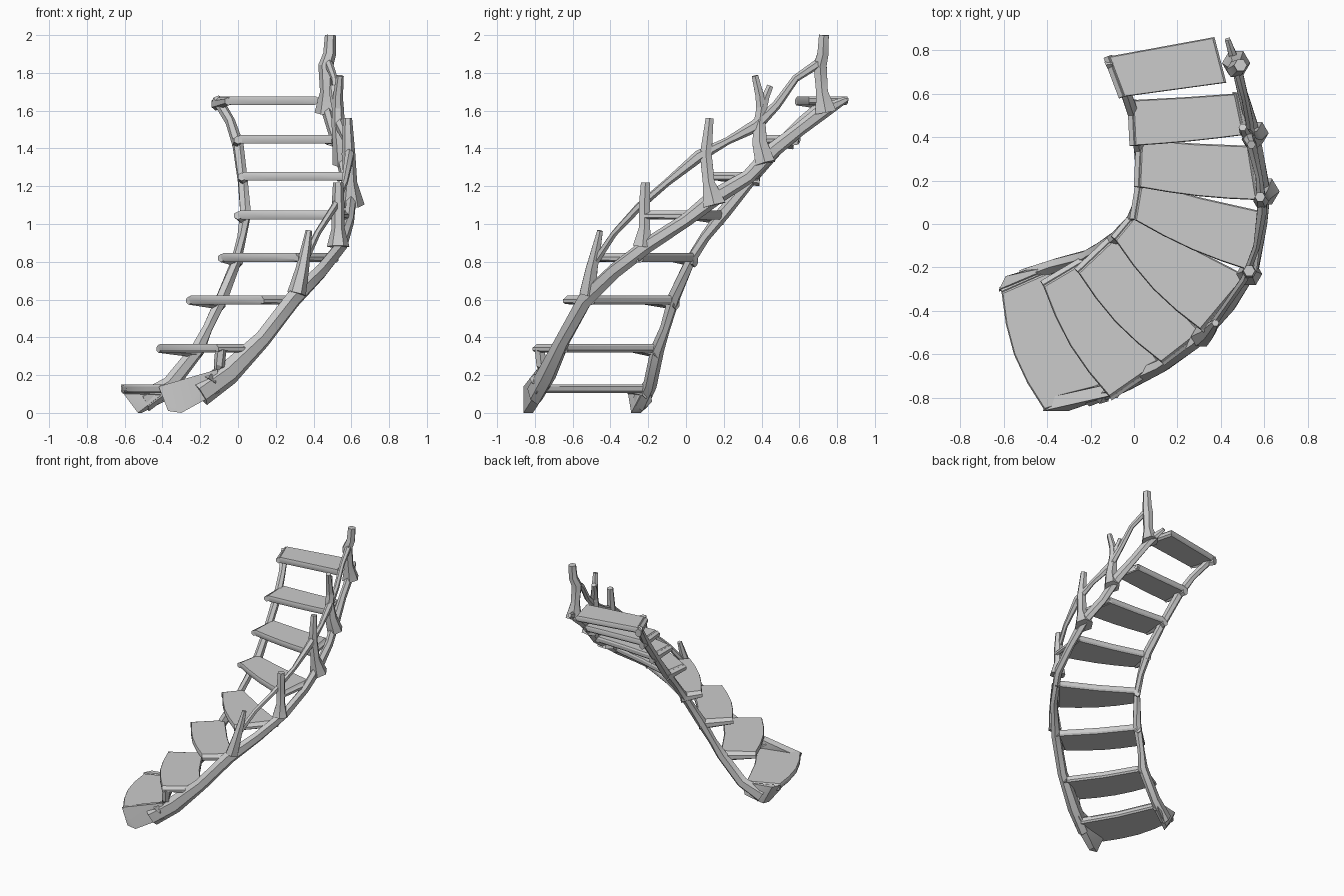
import bpy, bmesh, math
from mathutils import Vector


def finish(name, bm):
    bmesh.ops.recalc_face_normals(bm, faces=bm.faces)
    me = bpy.data.meshes.new(name)
    bm.to_mesh(me)
    bm.free()
    ob = bpy.data.objects.new(name, me)
    bpy.context.collection.objects.link(ob)
    bpy.context.view_layer.objects.active = ob
    ob.select_set(True)
    bpy.ops.object.shade_smooth_by_angle(angle=math.radians(28))
    ob.select_set(False)
    return ob


def limb(name, pts, side, tall=None, n=6):
    """Faceted branch through pts; side / tall are half-widths per point."""
    pts = [Vector(p) for p in pts]
    k = len(pts)
    if not isinstance(side, (list, tuple)):
        side = [side] * k
    tall = tall or side
    if not isinstance(tall, (list, tuple)):
        tall = [tall] * k
    bm = bmesh.new()
    rings = []
    for i, p in enumerate(pts):
        t = (pts[min(i + 1, k - 1)] - pts[max(i - 1, 0)]).normalized()
        ref = Vector((1, 0, 0)) if abs(t.z) > 0.9 else Vector((0, 0, 1))
        a = t.cross(ref).normalized()
        b = a.cross(t)
        rings.append([bm.verts.new(p + a * side[i] * math.cos(q) + b * tall[i] * math.sin(q))
                      for q in (2 * math.pi * (j + 0.5) / n for j in range(n))])
    for r, s in zip(rings, rings[1:]):
        for j in range(n):
            bm.faces.new((r[j], r[(j + 1) % n], s[(j + 1) % n], s[j]))
    bm.faces.new(rings[0])
    bm.faces.new(rings[-1])
    return finish(name, bm)


def hull(name, pts):
    bm = bmesh.new()
    for p in pts:
        bm.verts.new(p)
    bmesh.ops.convex_hull(bm, input=bm.verts)
    return finish(name, bm)


def tread(name, z, fi, fo, bo, bi, bulge):
    """Plank from inner/outer front and back corners, with a bowed front edge."""
    fi, fo, bo, bi = (Vector(p) for p in (fi, fo, bo, bi))
    d = (fo - fi).normalized()
    out = Vector((d.y, -d.x))
    loop = [fi.lerp(fo, u / 4) + out * bulge * math.sin(math.pi * u / 4) for u in range(5)]
    loop += [bo, bo.lerp(bi, 0.5) + out * bulge * 0.4, bi]
    c = sum(loop, Vector((0, 0))) / len(loop)
    bm = bmesh.new()
    rings = []
    for s, dz in ((0.96, 0.016), (1.0, 0.004), (0.99, -0.018), (0.93, -0.03)):
        rings.append([bm.verts.new((*(c + (p - c) * s), z + dz)) for p in loop])
    for r, s in zip(rings, rings[1:]):
        for j in range(len(loop)):
            m = (j + 1) % len(loop)
            bm.faces.new((r[j], r[m], s[m], s[j]))
    bm.faces.new(rings[0])
    bm.faces.new(rings[-1])
    finish(name, bm)


# treads: height, inner front, outer front, outer back, inner back, bulge
treads = [
    (0.135, (-0.61, -0.31), (-0.41, -0.86), (-0.10, -0.76), (-0.38, -0.21), 0.045),
    (0.35, (-0.42, -0.28), (-0.11, -0.80), (0.12, -0.64), (-0.20, -0.15), 0.035),
    (0.605, (-0.26, -0.22), (0.13, -0.64), (0.31, -0.50), (-0.08, -0.05), 0.03),
    (0.83, (-0.09, -0.07), (0.31, -0.49), (0.52, -0.24), (0.01, 0.05), 0.03),
    (1.055, (0.00, 0.02), (0.55, -0.22), (0.58, 0.06), (0.03, 0.20), 0.02),
    (1.26, (0.02, 0.17), (0.57, 0.11), (0.53, 0.36), (0.03, 0.39), 0.012),
    (1.455, (0.00, 0.36), (0.51, 0.41), (0.47, 0.60), (-0.01, 0.57), 0.005),
    (1.66, (-0.05, 0.585), (0.425, 0.65), (0.37, 0.86), (-0.12, 0.77), 0.0),
]
for i, t in enumerate(treads):
    tread(f"tread_{i + 1}", *t)
    z, fi, fo, bo, bi, _ = t
    # knotty bearer hugging the inner end of each tread
    limb(f"inner_bearer_{i + 1}", [(*fi, z - 0.01), (*bi, z - 0.025)], 0.024, [0.022, 0.035])

# inner rail
limb("inner_rail", [(-0.50, -0.24, 0.06), (-0.36, -0.19, 0.15), (-0.21, -0.15, 0.34),
                    (-0.16, -0.11, 0.45), (-0.08, -0.06, 0.62), (-0.01, 0.02, 0.80),
                    (0.02, 0.10, 0.93), (0.04, 0.20, 1.06), (0.025, 0.34, 1.23),
                    (0.0, 0.50, 1.42), (-0.04, 0.61, 1.54), (-0.11, 0.75, 1.66)],
     [.04, .035, .035, .026, .032, .026, .024, .032, .028, .03, .026, .03],
     [.06, .045, .04, .03, .036, .03, .028, .036, .03, .034, .028, .025])
hull("inner_foot", [(-0.62, -0.31, 0.12), (-0.62, -0.30, 0.15), (-0.53, -0.29, 0.0),
                    (-0.51, -0.24, 0.0), (-0.39, -0.18, 0.06), (-0.36, -0.19, 0.15),
                    (-0.59, -0.24, 0.15), (-0.40, -0.24, 0.10)])

# outer rail
limb("outer_rail", [(-0.20, -0.80, 0.10), (-0.05, -0.735, 0.21), (0.13, -0.65, 0.39),
                    (0.29, -0.535, 0.60), (0.44, -0.38, 0.75), (0.55, -0.20, 0.89),
                    (0.59, 0.0, 1.02), (0.60, 0.15, 1.14), (0.57, 0.33, 1.25),
                    (0.54, 0.46, 1.39), (0.50, 0.60, 1.50), (0.47, 0.73, 1.60),
                    (0.43, 0.85, 1.66)],
     [.04, .045, .035, .035, .028, .028, .026, .03, .028, .032, .026, .026, .014],
     [.07, .065, .048, .05, .042, .04, .036, .045, .038, .042, .036, .04, .016])
hull("outer_foot", [(-0.42, -0.86, 0.14), (-0.40, -0.80, 0.14), (-0.37, -0.86, 0.01),
                    (-0.30, -0.86, 0.0), (-0.30, -0.81, 0.0), (-0.10, -0.79, 0.11),
                    (-0.08, -0.72, 0.14), (-0.11, -0.79, 0.23), (-0.13, -0.74, 0.22),
                    (-0.28, -0.83, 0.13)])

# brackets joining the outer rail to treads
limb("tread_2_bracket", [(-0.15, -0.78, 0.17), (-0.10, -0.765, 0.25), (-0.09, -0.775, 0.34)],
     [.05, .03, .03])
for i, rail_end in ((1, (0.12, -0.65, 0.38)), (2, (0.30, -0.53, 0.60)), (3, (0.50, -0.29, 0.82)),
                    (4, (0.59, 0.02, 1.03)), (5, (0.57, 0.33, 1.25)), (6, (0.53, 0.48, 1.42)),):
    z, _, fo, bo = treads[i][:4]
    limb(f"outer_bearer_{i + 1}", [(*fo, z - 0.012), (*bo, z - 0.015), rail_end], [.016, .02, .02])

# handrail
limb("handrail", [(0.35, -0.48, 0.80), (0.42, -0.38, 0.95), (0.51, -0.25, 1.09),
                  (0.565, -0.10, 1.22), (0.59, 0.07, 1.36), (0.575, 0.22, 1.44),
                  (0.54, 0.37, 1.52), (0.53, 0.48, 1.63), (0.51, 0.58, 1.77), (0.48, 0.70, 1.85)],
     [.02, .017, .018, .017, .026, .018, .026, .02, .018, .022],
     [.022, .018, .022, .02, .032, .02, .034, .024, .02, .025])

# upright posts with flared roots
limb("post_1", [(0.31, -0.52, 0.63), (0.34, -0.50, 0.76), (0.36, -0.475, 0.87), (0.375, -0.455, 0.965)],
     [.05, .036, .027, .017])
limb("post_2", [(0.53, -0.23, 0.88), (0.53, -0.22, 0.98), (0.53, -0.22, 1.10), (0.53, -0.215, 1.22)],
     [.06, .034, .034, .027])
limb("post_3", [(0.60, 0.15, 1.10), (0.595, 0.12, 1.22), (0.585, 0.105, 1.37), (0.58, 0.125, 1.56)],
     [.07, .036, .036, .024])
limb("post_4", [(0.56, 0.42, 1.32), (0.545, 0.39, 1.43), (0.53, 0.39, 1.54), (0.53, 0.40, 1.62)],
     [.06, .045, .035, .03])
limb("post_4_fork_front", [(0.53, 0.40, 1.58), (0.53, 0.39, 1.68), (0.54, 0.365, 1.785)], [.03, .026, .02])
limb("post_4_fork_back", [(0.53, 0.40, 1.60), (0.51, 0.42, 1.67), (0.50, 0.445, 1.73)], [.03, .024, .019])
limb("post_5", [(0.47, 0.74, 1.59), (0.47, 0.72, 1.70), (0.465, 0.71, 1.84), (0.485, 0.725, 1.90),
                (0.49, 0.73, 2.0)], [.065, .036, .04, .034, .03])
